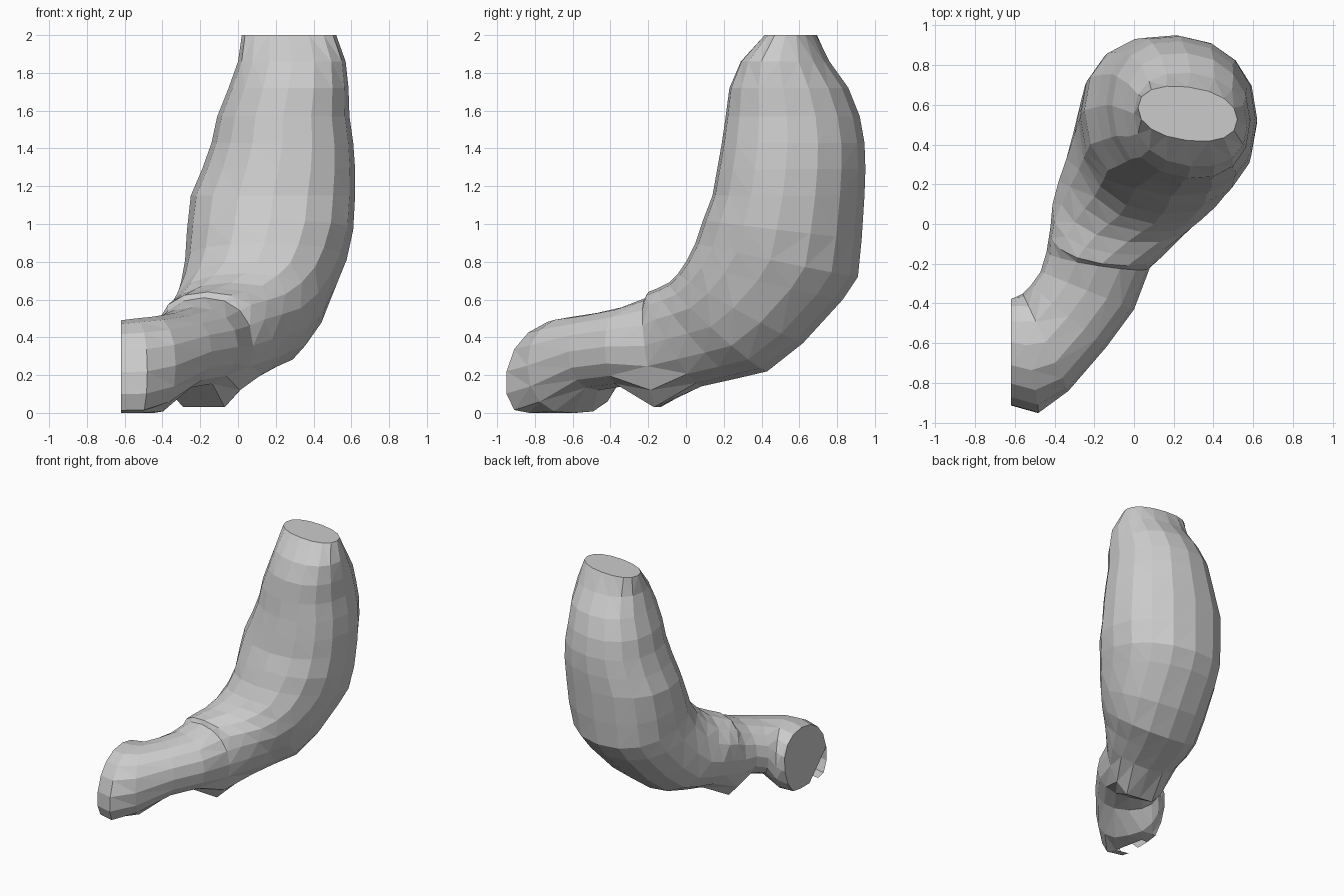
import bpy, bmesh, math
from mathutils import Vector

if "Cube" in bpy.data.objects:
    bpy.data.objects.remove(bpy.data.objects["Cube"])

SEG = 16

def soft(t):
    """Slightly squared-off sine or cosine."""
    return math.copysign(abs(t) ** 0.9, t)

def ring(left, right, inner, outer):
    """Rounded cross-section through four extreme points."""
    l, r, i, o = map(Vector, (left, right, inner, outer))
    c = (l + r + i + o) / 4
    w, h = (r - l) / 2, (i - o) / 2
    pts = []
    for k in range(SEG):
        a = 2 * math.pi * k / SEG
        p = c + w * soft(math.cos(a)) + h * soft(math.sin(a))
        p.z = max(p.z, 0)
        pts.append(p)
    return pts

# upright body: z, x min, x max, y min, y max
body = [
    (2.00, 0.02, 0.52, 0.42, 0.69), (1.86, 0.00, 0.57, 0.29, 0.76),
    (1.72, -0.05, 0.585, 0.23, 0.86), (1.57, -0.11, 0.59, 0.21, 0.92),
    (1.43, -0.14, 0.61, 0.19, 0.945), (1.29, -0.19, 0.62, 0.165, 0.95),
    (1.15, -0.25, 0.62, 0.14, 0.945),
]
# bend: inner y, z, outer y, z, x min, x max
bend = [
    (0.09, 1.02, 0.93, 0.92, -0.27, 0.61), (0.05, 0.90, 0.91, 0.72, -0.28, 0.575),
    (0.00, 0.80, 0.83, 0.60, -0.30, 0.53), (-0.04, 0.74, 0.62, 0.37, -0.34, 0.46),
    (-0.09, 0.69, 0.43, 0.22, -0.38, 0.37), (-0.15, 0.66, 0.26, 0.18, -0.41, 0.27),
    (-0.20, 0.64, 0.08, 0.14, -0.42, 0.18),
]
# outlet: left x, y, right x, y, z min, z max
outlet = [
    (-0.44, -0.14, 0.08, -0.22, 0.10, 0.61),
    (-0.47, -0.24, 0.00, -0.43, 0.14, 0.56), (-0.52, -0.31, -0.14, -0.62, 0.12, 0.53),
    (-0.56, -0.35, -0.33, -0.84, -0.01, 0.51), (-0.60, -0.37, -0.48, -0.95, -0.06, 0.50),
    (-0.62, -0.38, -0.62, -0.91, -0.06, 0.49),
]

rings = []
for z, x0, x1, y0, y1 in body:
    x, y = (x0 + x1) / 2, (y0 + y1) / 2
    rings.append(ring((x0, y + 0.03, z), (x1, y - 0.03, z), (x, y0, z), (x, y1, z)))
for n, (iy, iz, oy, oz, x0, x1) in enumerate(bend):
    x, y, z = (x0 + x1) / 2, (iy + oy) / 2, (iz + oz) / 2
    s = 0.007 * n
    t = 0.03 + 0.003 * n
    rings.append(ring((x0, y + t, z), (x1, y - t, z), (x - s, iy, iz), (x + s, oy, oz)))
for n, (lx, ly, rx, ry, z0, z1) in enumerate(outlet):
    x, y, z = (lx + rx) / 2, (ly + ry) / 2, (z0 + z1) / 2
    s = 0.05 if n > 3 else 0.03 if n == 0 else 0
    s = -s if n == 0 else s
    rings.append(ring((lx, ly, z), (rx, ry, z), (x, y + s, z1), (x, y - s, z0)))

# curved tube skin
bm = bmesh.new()
loops = [[bm.verts.new(p) for p in r] for r in rings]
for a, b in zip(loops, loops[1:]):
    for k in range(SEG):
        m = (k + 1) % SEG
        bm.faces.new((a[k], a[m], b[m], b[k]))
# small pointed bulge under the bend
for v in loops[len(body) + len(bend)]:
    if v.co.z < 0.2:
        v.co.z = 0.03 if v.co.z < 0.15 else 0.12
# flat top, and outlet end with one corner missing
bm.faces.new(loops[0])
bm.faces.new([v for v in loops[-1] if not (v.co.y < -0.7 and v.co.z < 0.2)])
bmesh.ops.recalc_face_normals(bm, faces=bm.faces[:])
# open underside where the outlet meets the ground
under = [f for f in bm.faces if all(v.co.z < 0.001 for v in f.verts)]
bmesh.ops.delete(bm, geom=under, context='FACES')
bmesh.ops.triangulate(bm, faces=[f for f in bm.faces if len(f.verts) == 4])

mesh = bpy.data.meshes.new("curved_pouch")
bm.to_mesh(mesh)
bm.free()
obj = bpy.data.objects.new("curved_pouch", mesh)
bpy.context.collection.objects.link(obj)
